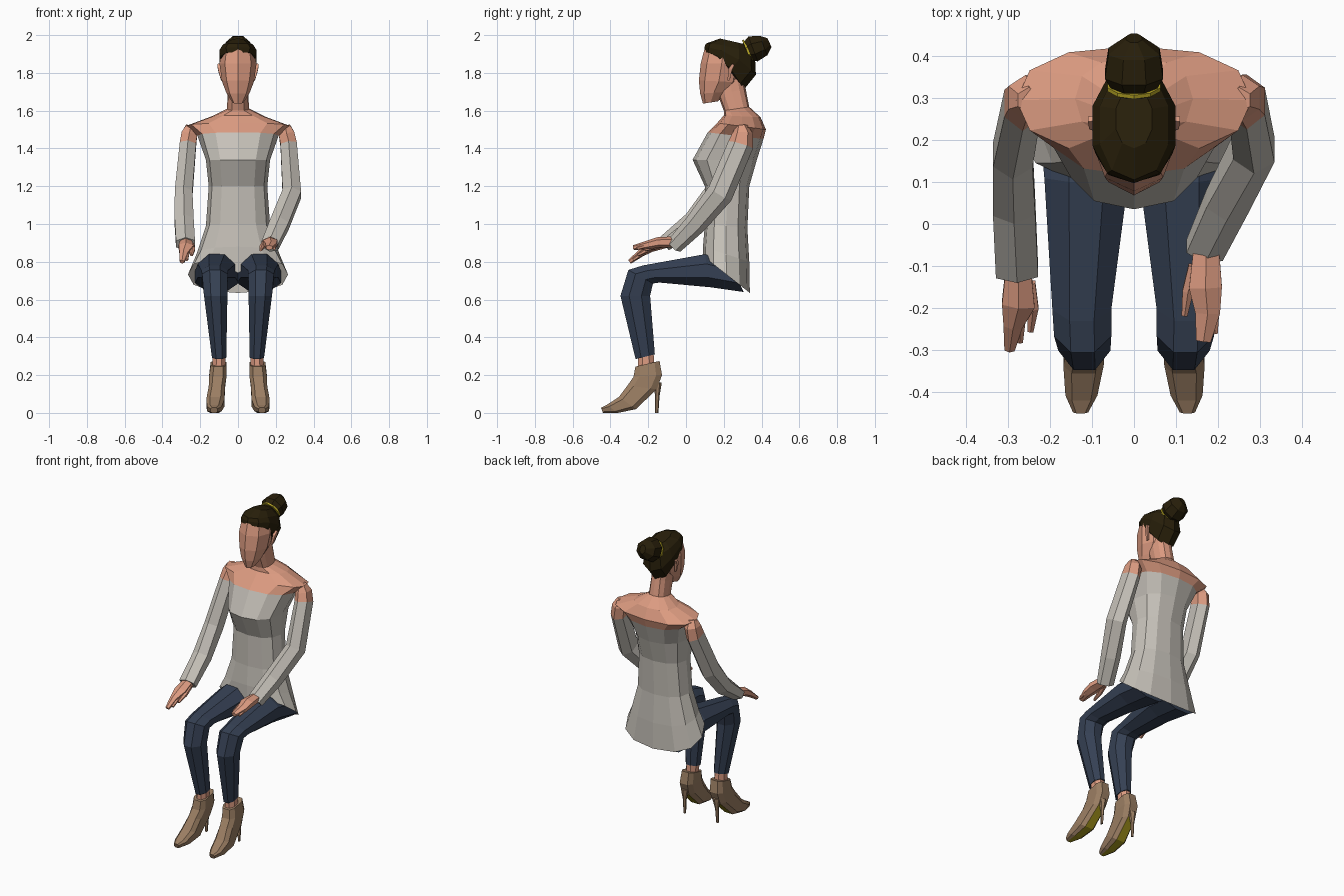
import bpy, bmesh, math
from mathutils import Vector


def material(name, rgb):
    m = bpy.data.materials.new(name)
    m.diffuse_color = (*rgb, 1)
    return m


SKIN = material("skin", (0.72, 0.33, 0.22))
KNIT = material("grey knit", (0.56, 0.53, 0.48))
DENIM = material("dark denim", (0.036, 0.052, 0.088))
HAIR = material("dark hair", (0.021, 0.0135, 0.003))
SHOE = material("tan leather", (0.33, 0.21, 0.125))
SOLE = material("olive sole", (0.38, 0.31, 0.012))
BAND = material("yellow band", (0.5, 0.4, 0.02))


def loft(name, rings, mats, rule=None, caps=(True, True)):
    """Skin a list of equal-sized point rings; rule(centre, normal) -> material index."""
    bm = bmesh.new()
    rows = [[bm.verts.new(p) for p in r] for r in rings]
    n = len(rows[0])
    for a, b in zip(rows, rows[1:]):
        for i in range(n):
            j = (i + 1) % n
            bm.faces.new((a[i], a[j], b[j], b[i]))
    if caps[0]:
        bm.faces.new(rows[0][::-1])
    if caps[1]:
        bm.faces.new(rows[-1])
    bmesh.ops.recalc_face_normals(bm, faces=bm.faces)
    bm.normal_update()
    for f in bm.faces:
        f.material_index = rule(f.calc_center_median(), f.normal) if rule else 0
    me = bpy.data.meshes.new(name)
    bm.to_mesh(me)
    bm.free()
    for m in mats:
        me.materials.append(m)
    ob = bpy.data.objects.new(name, me)
    bpy.context.collection.objects.link(ob)
    return ob


def spow(v, p):
    return math.copysign(abs(v) ** p, v)


def level(w, yf, yb, zf, zb, n=12, p=0.85, bend=1.0):
    """Body ring: half width, front/back y, front/back height."""
    pts = []
    for i in range(n):
        a = 2 * math.pi * i / n
        t = (1 - spow(math.cos(a), p)) / 2
        pts.append((w * spow(math.sin(a), p), yf + (yb - yf) * t, zf + (zb - zf) * t ** bend))
    return pts


def section(s, x, rx, y1, z1, y2, z2, n=8, p=1.0):
    """Leg ring spanning two points in the side view; low p is boxier."""
    k = math.cos(math.pi / n) ** p
    pts = []
    for i in range(n):
        a = 2 * math.pi * (i + 0.5) / n
        c, t = spow(math.cos(a), p) / k, (1 - spow(math.sin(a), p) / k) / 2
        pts.append((s * (x + rx * c), y1 + (y2 - y1) * t, z1 + (z2 - z1) * t))
    return pts


def tube(path, n=6):
    """Rings round a path of (point, side radius, depth radius)."""
    P = [Vector(q[0]) for q in path]
    rings = []
    for i, (_, ra, rb) in enumerate(path):
        d = Vector((0, 0, 0))
        if i:
            d += (P[i] - P[i - 1]).normalized()
        if i < len(P) - 1:
            d += (P[i + 1] - P[i]).normalized()
        d.normalize()
        u = (Vector((1, 0, 0)) - d * d.x).normalized()
        v = d.cross(u)
        rings.append([P[i] + u * ra * math.cos(2 * math.pi * (k + .5) / n)
                      + v * rb * math.sin(2 * math.pi * (k + .5) / n) for k in range(n)])
    return rings


# Torso: off-shoulder top with a dipped hem, bare shoulders and neck
hem = level(.265, .09, .338, .83, .635)
hem[0] = (0, .09, .74)
loft("torso", [
    hem,
    level(.22, .09, .335, .88, .80),
    level(.17, .10, .325, 1.0, .98),
    level(.155, .10, .335, 1.2, 1.2),
    level(.17, .035, .375, 1.34, 1.34),
    level(.215, .115, .41, 1.485, 1.45),
    level(.28, .165, .423, 1.535, 1.50),
    level(.14, .20, .395, 1.575, 1.565),
    level(.058, .20, .335, 1.60, 1.62),
    level(.055, .17, .315, 1.68, 1.72),
    level(.055, .16, .305, 1.74, 1.78)],
    [KNIT, SKIN], lambda c, n: int(c.z > 1.475), caps=(False, True))

# Head with a ridge down the middle of the face
loft("head", [
    level(.03, .09, .17, 1.637, 1.65, 8, 1),
    level(.062, .075, .22, 1.69, 1.70, 8, 1),
    level(.085, .068, .28, 1.76, 1.75, 8, 1),
    level(.098, .078, .30, 1.85, 1.85, 8, 1),
    level(.085, .10, .30, 1.935, 1.93, 8, 1)], [SKIN])

# Hair cap, bun and band
loft("hair", [
    level(.095, .098, .305, 1.91, 1.71, 10, .9, 2),
    level(.103, .097, .37, 1.935, 1.79, 10, .9, 2),
    level(.085, .105, .365, 1.955, 1.89, 10, .9, 2),
    level(.045, .18, .32, 1.982, 1.95, 10, .9)], [HAIR])
loft("bun", tube([((0, .315, 1.91), .05, .05), ((0, .355, 1.927), .075, .076),
                  ((0, .41, 1.945), .066, .06), ((0, .442, 1.96), .02, .028)], 8), [HAIR])
loft("hair_band", tube([((0, .323, 1.914), .066, .064), ((0, .332, 1.918), .066, .064)], 10), [BAND])

for s, side in ((1, "right"), (-1, "left")):
    # Ears
    loft("ear_" + side, tube([((s * .085, .225, 1.76), .006, .008),
                              ((s * .098, .235, 1.82), .012, .014),
                              ((s * .104, .25, 1.845), .008, .01)], 4), [SKIN])
    # Jeans leg, bent at the knee
    loft("jeans_" + side, [
        section(s, .112, .115, .23, .80, .305, .64),
        section(s, .113, .10, .10, .84, .13, .665),
        section(s, .124, .07, -.23, .78, -.14, .69),
        section(s, .122, .068, -.305, .757, -.175, .685),
        section(s, .118, .062, -.347, .62, -.19, .62),
        section(s, .10, .038, -.267, .285, -.165, .31)], [DENIM])
    # Bare ankle
    loft("ankle_" + side, [
        section(s, .10, .034, -.255, .30, -.172, .32),
        section(s, .102, .034, -.255, .22, -.165, .23)], [SKIN])
    # High-heeled shoe with coloured sole
    loft("shoe_" + side, [section(s, *q, p=.6) for q in (
        (.103, .042, -.268, .245, -.14, .275),
        (.107, .046, -.278, .19, -.127, .20),
        (.112, .043, -.31, .145, -.155, .125),
        (.12, .048, -.355, .085, -.265, .02),
        (.125, .038, -.42, .042, -.36, .0),
        (.127, .018, -.45, .028, -.44, .0))],
        [SHOE, SOLE], lambda c, n: int(n.z < -.4 and abs(n.x) < .4 and n.y > -.4 and c.y < -.18))
    loft("heel_" + side, tube([((s * .112, -.15, .16), .026, .022),
                               ((s * .115, -.152, .09), .011, .012),
                               ((s * .117, -.155, 0), .007, .009)]), [SHOE])

# Arms: bare shoulder cap, then sleeve, each posed on its own
ARMS = {
    "right": [((.25, .295, 1.52), .03, .03), ((.257, .30, 1.48), .048, .055),
              ((.268, .29, 1.42), .05, .068), ((.285, .18, 1.16), .057, .07),
              ((.22, .05, 1.00), .058, .058), ((.168, -.062, .885), .052, .045)],
    "left": [((-.25, .295, 1.52), .03, .03), ((-.257, .30, 1.48), .048, .055),
             ((-.265, .285, 1.42), .05, .068), ((-.288, .165, 1.16), .054, .07),
             ((-.285, .04, 1.01), .058, .058), ((-.278, -.115, .895), .058, .042)]}
for side, path in ARMS.items():
    loft("arm_" + side, tube(path), [KNIT, SKIN], lambda c, n: int(c.z > 1.43))

# Hands: palm with fingers, a separate little finger and a thumb
HANDS = {
    "right": [[((.172, -.05, .905), .034, .03), ((.17, -.15, .902), .045, .028),
               ((.175, -.21, .888), .034, .022), ((.165, -.278, .875), .02, .013)],
              [((.195, -.15, .90), .014, .014), ((.192, -.26, .87), .008, .008)],
              [((.145, -.10, .90), .018, .016), ((.128, -.16, .88), .015, .014),
               ((.12, -.218, .862), .008, .007)]],
    "left": [[((-.275, -.10, .905), .034, .03), ((-.275, -.19, .877), .045, .027),
              ((-.288, -.24, .845), .026, .02), ((-.296, -.298, .80), .014, .012)],
             [((-.265, -.19, .87), .014, .014), ((-.272, -.28, .81), .009, .008)],
             [((-.25, -.14, .89), .018, .016), ((-.24, -.20, .865), .015, .014),
              ((-.246, -.255, .835), .008, .007)]]}
for side, parts in HANDS.items():
    for part, path in zip(("palm", "finger", "thumb"), parts):
        loft(part + "_" + side, tube(path), [SKIN])
